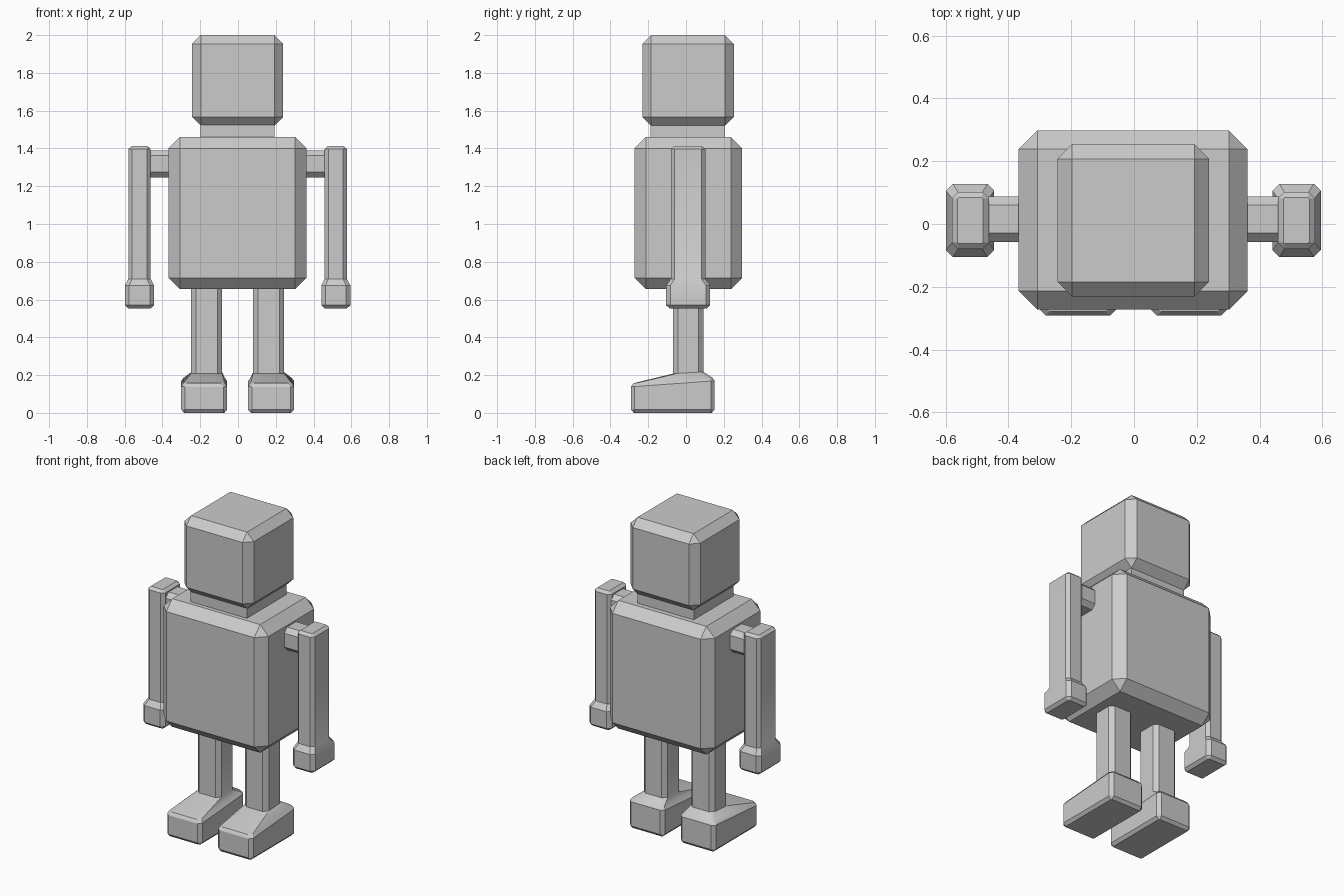
import bpy, bmesh
from math import radians

if "Cube" in bpy.data.objects:
    bpy.data.objects.remove(bpy.data.objects["Cube"])

CX = -0.002  # symmetry plane

grey = bpy.data.materials.new("plain_grey")
grey.use_nodes = True
colour = (0.6, 0.6, 0.6, 1)
grey.diffuse_color = colour
grey.node_tree.nodes["Principled BSDF"].inputs["Base Color"].default_value = colour


def finish(name, bm, smooth=False):
    bmesh.ops.remove_doubles(bm, verts=bm.verts, dist=0.0005)
    bmesh.ops.recalc_face_normals(bm, faces=bm.faces)
    mesh = bpy.data.meshes.new(name)
    bm.to_mesh(mesh)
    bm.free()
    mesh.materials.append(grey)
    ob = bpy.data.objects.new(name, mesh)
    bpy.context.collection.objects.link(ob)
    if smooth:
        bpy.ops.object.select_all(action='DESELECT')
        ob.select_set(True)
        bpy.context.view_layer.objects.active = ob
        bpy.ops.object.shade_smooth_by_angle(angle=radians(30))
    return ob


def box(name, x, y, z, chamfer=0.0):
    """Box from (min, max) ranges with one-segment chamfered edges."""
    bm = bmesh.new()
    bmesh.ops.create_cube(bm, size=1)
    for v in bm.verts:
        v.co = [(a + b) / 2 + c * (b - a) for (a, b), c in zip((x, y, z), v.co)]
    ob = finish(name, bm)
    if chamfer:
        bevel = ob.modifiers.new("chamfer", 'BEVEL')
        bevel.width = chamfer
        bevel.segments = 1
    return ob


def limb(name, side, rings):
    """Stack of chamfered rectangles: (z front, z back, x range, y range, corner)."""
    bm = bmesh.new()
    loops = []
    for zf, zb, (x0, x1), (y0, y1), c in rings:
        outline = [(x0 + c, y0), (x1 - c, y0), (x1, y0 + c), (x1, y1 - c),
                   (x1 - c, y1), (x0 + c, y1), (x0, y1 - c), (x0, y0 + c)]
        loops.append([bm.verts.new((CX + side * x, y, zf + (zb - zf) * (y - y0) / (y1 - y0)))
                      for x, y in outline])
    for low, high in zip(loops, loops[1:]):
        for i in range(8):
            j = (i + 1) % 8
            bm.faces.new((low[i], low[j], high[j], high[i]))
    bm.faces.new(loops[0])
    bm.faces.new(loops[-1])
    return finish(name, bm, smooth=True)


def inset(span, d):
    return (span[0] + d, span[1] - d)


# Head, neck and body
box("head", (-0.244, 0.239), (-0.231, 0.254), (1.52, 2.0), 0.047)
box("neck", (-0.199, 0.193), (-0.187, 0.207), (1.44, 1.55))
box("torso", (-0.367, 0.362), (-0.272, 0.297), (0.655, 1.46), 0.059)

# Arms with hands, shoulders, legs with feet
arm_x, arm_y = (0.46, 0.578), (-0.08, 0.102)
hand_x, hand_y = (0.443, 0.597), (-0.105, 0.128)
leg_x, leg_y = (0.082, 0.246), (-0.068, 0.092)
foot_x, foot_y = (0.055, 0.299), (-0.292, 0.152)

for side, label in ((1, "left"), (-1, "right")):
    limb(label + "_arm", side, [
        (0.553, 0.553, inset(hand_x, 0.018), inset(hand_y, 0.018), 0.006),
        (0.57, 0.57, hand_x, hand_y, 0.022),
        (0.675, 0.675, hand_x, hand_y, 0.022),
        (0.71, 0.71, arm_x, arm_y, 0.02),
        (1.397, 1.397, arm_x, arm_y, 0.02),
        (1.413, 1.413, inset(arm_x, 0.018), inset(arm_y, 0.018), 0.004)])
    ends = sorted((CX + side * 0.33, CX + side * 0.49))
    box(label + "_shoulder", ends, (-0.057, 0.088), (1.247, 1.39), 0.028)
    limb(label + "_leg", side, [
        (0, 0, inset(foot_x, 0.016), inset(foot_y, 0.016), 0.005),
        (0.018, 0.018, foot_x, foot_y, 0.02),
        (0.138, 0.17, foot_x, foot_y, 0.02),
        (0.157, 0.187, inset(foot_x, 0.013), inset(foot_y, 0.013), 0.02),
        (0.208, 0.217, leg_x, leg_y, 0.025),
        (0.7, 0.7, leg_x, leg_y, 0.025)])
